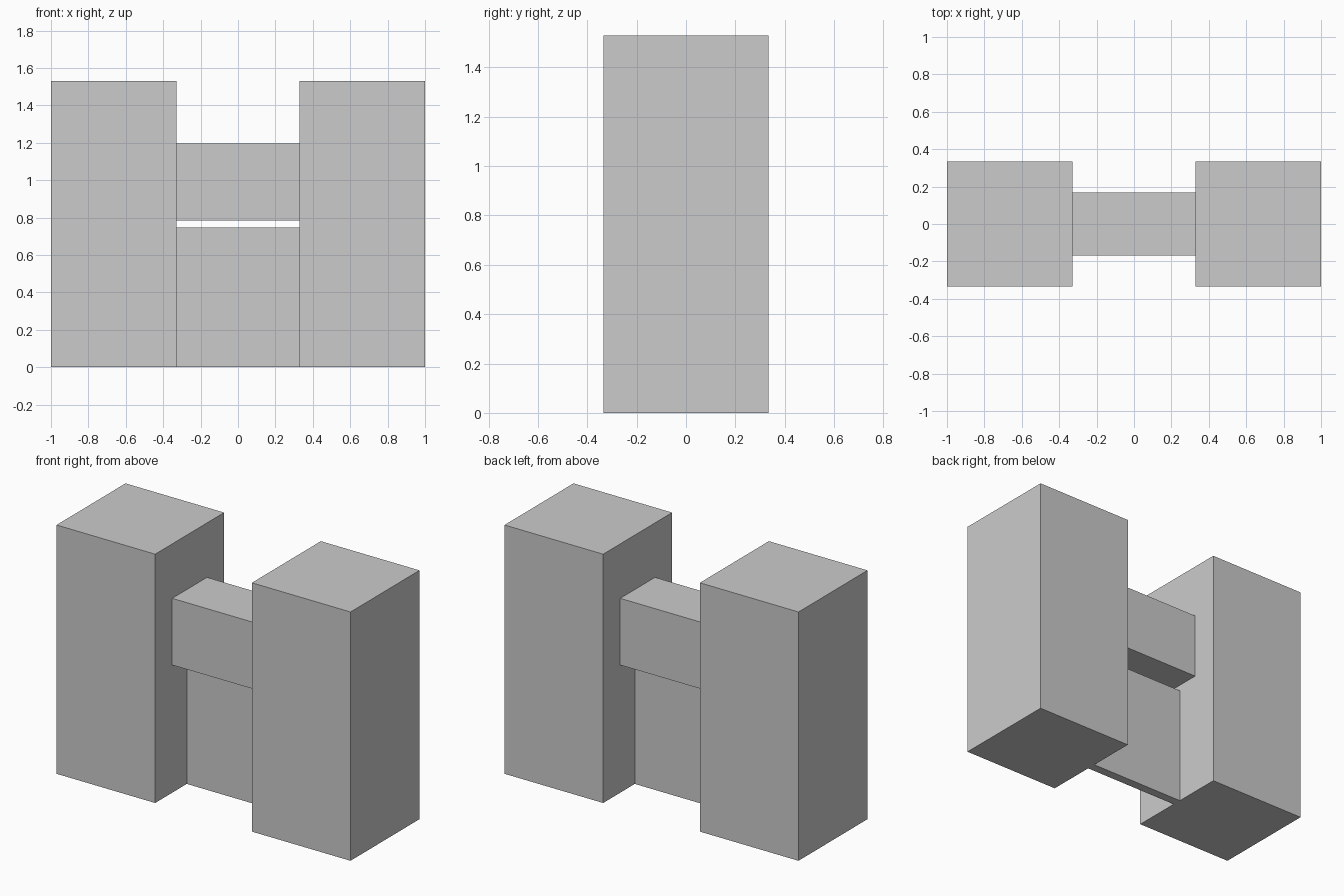
import bpy
import bmesh

default_cube = bpy.data.objects.get("Cube")
if default_cube:
    bpy.data.objects.remove(default_cube, do_unlink=True)

# Single plain grey
grey = bpy.data.materials.new("light_grey")
grey.use_nodes = True
colour = (0.6, 0.6, 0.6, 1)
grey.diffuse_color = colour
grey.node_tree.nodes["Principled BSDF"].inputs["Base Color"].default_value = colour


def box(name, low, high):
    """Flat-shaded box spanning two opposite corners."""
    mesh = bpy.data.meshes.new(name)
    bm = bmesh.new()
    bmesh.ops.create_cube(bm, size=1)
    for v in bm.verts:
        for i in range(3):
            v.co[i] = low[i] if v.co[i] < 0 else high[i]
    bm.to_mesh(mesh)
    bm.free()
    mesh.materials.append(grey)
    obj = bpy.data.objects.new(name, mesh)
    bpy.context.collection.objects.link(obj)
    return obj


INNER = 0.329        # inner face of each post
POST_DEPTH = 0.335   # half depth of the posts
POST_HEIGHT = 1.53

# Matching square posts
box("left_post", (INNER, -POST_DEPTH, 0), (1, POST_DEPTH, POST_HEIGHT))
box("right_post", (-1, -POST_DEPTH, 0), (-INNER, POST_DEPTH, POST_HEIGHT))

# Thick rail between the posts, above a thin panel
box("rail", (-INNER, -0.169, 0.785), (INNER, 0.169, 1.195))
box("lower_panel", (-INNER, -0.028, 0), (INNER, 0.028, 0.748))
